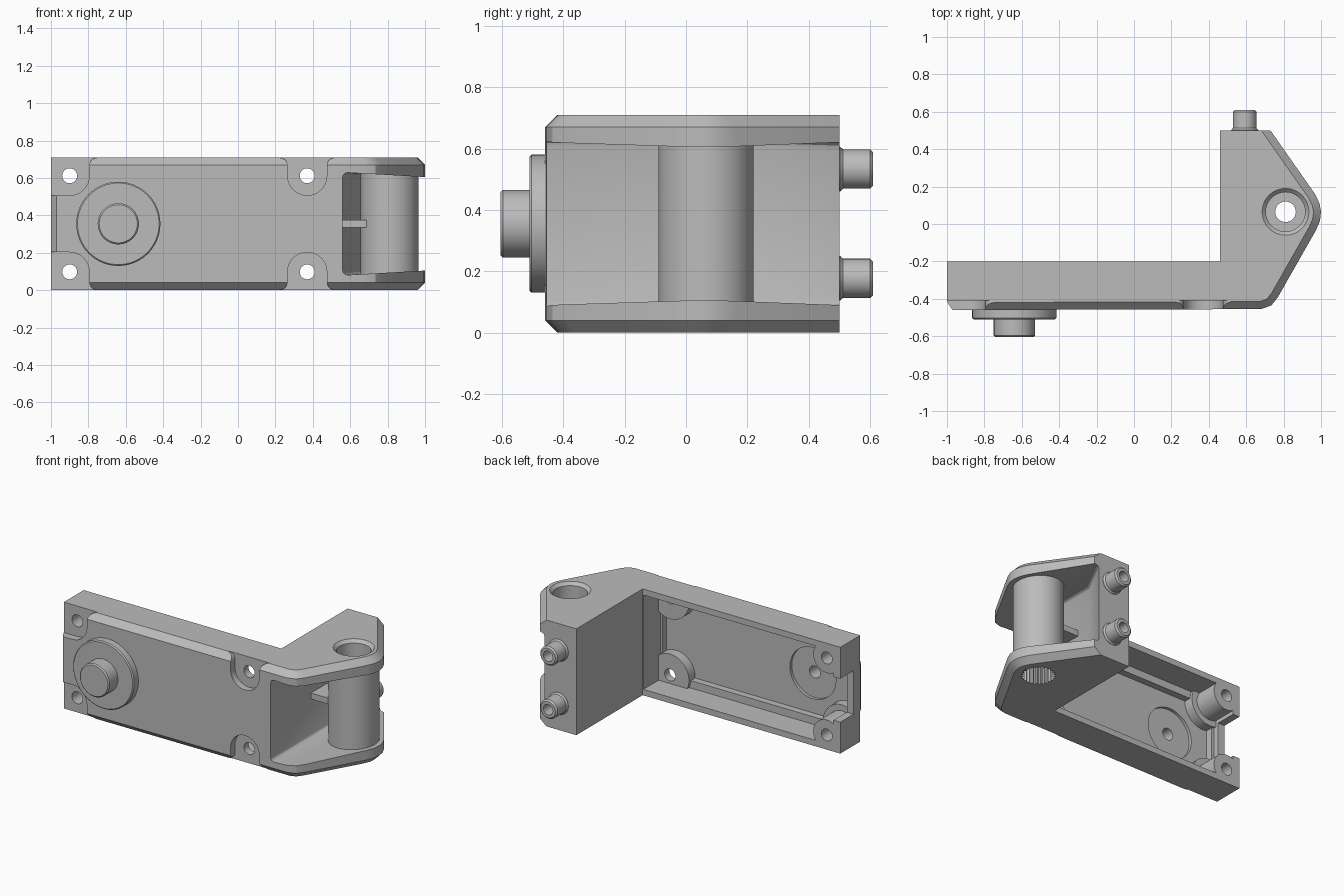
import bpy, bmesh, math
from mathutils import Vector, geometry

cube = bpy.data.objects.get("Cube")
if cube:
    bpy.data.objects.remove(cube, do_unlink=True)

MID = 0.355      # half height of the bracket
TOP = 2 * MID

grey = bpy.data.materials.new("plain_grey")
grey.use_nodes = True
grey.diffuse_color = (0.5, 0.5, 0.5, 1)
grey.node_tree.nodes["Principled BSDF"].inputs["Base Color"].default_value = (0.5, 0.5, 0.5, 1)


def loft(name, rings):
    """Closed solid through a list of equal-length rings."""
    bm = bmesh.new()
    vs = [[bm.verts.new(p) for p in ring] for ring in rings]
    n = len(vs[0])
    for a, b in zip(vs, vs[1:]):
        for i in range(n):
            j = (i + 1) % n
            bm.faces.new((a[i], a[j], b[j], b[i]))
    bm.faces.new(vs[0][::-1])
    bm.faces.new(vs[-1])
    bmesh.ops.recalc_face_normals(bm, faces=bm.faces)
    mesh = bpy.data.meshes.new(name)
    bm.to_mesh(mesh)
    bm.free()
    mesh.materials.append(grey)
    ob = bpy.data.objects.new(name, mesh)
    bpy.context.collection.objects.link(ob)
    return ob


def place(axis, u, v, h):
    return (u, v, h) if axis == "Z" else (u, h, v)


def prism(name, axis, pts, lo, hi):
    return loft(name, [[place(axis, u, v, h) for u, v in pts] for h in (lo, hi)])


def box(name, x, y, z):
    return prism(name, "Z", [(x[0], y[0]), (x[1], y[0]), (x[1], y[1]), (x[0], y[1])], *z)


def lathe(name, axis, centre, profile, n=48):
    """Turned solid from (radius, height) pairs."""
    turn = [2 * math.pi * i / n for i in range(n)]
    return loft(name, [[place(axis, centre[0] + r * math.cos(t), centre[1] + r * math.sin(t), h)
                        for t in turn] for r, h in profile])


def boolean(target, tool, op="DIFFERENCE", keep=False):
    mod = target.modifiers.new("bool", "BOOLEAN")
    mod.operation, mod.solver, mod.object = op, "EXACT", tool
    bpy.context.view_layer.objects.active = target
    bpy.ops.object.modifier_apply(modifier=mod.name)
    if not keep:
        bpy.data.objects.remove(tool, do_unlink=True)


def inset(pts, dists):
    """Move each edge of a counter-clockwise outline inward by its distance."""
    lines = []
    for i, d in enumerate(dists):
        a, b = Vector(pts[i]), Vector(pts[(i + 1) % len(pts)])
        e = (b - a).normalized()
        off = Vector((-e.y, e.x)) * d
        lines.append((a + off, b + off))
    return [tuple(geometry.intersect_line_line(
        *[p.to_3d() for p in lines[i - 1] + lines[i]])[0].xy) for i in range(len(pts))]


# Housing: L-shaped body with a chamfer round its outer edges
outline = [(-0.97, -0.46), (0.68, -0.455), (0.735, -0.435), (0.77, -0.39), (0.972, -0.035),
           (0.994, 0.015), (1.0, 0.065), (0.992, 0.11), (0.968, 0.16), (0.73, 0.5),
           (0.46, 0.5), (0.46, -0.2), (-1, -0.2), (-1, -0.415)]
small = inset(outline, [0.04] * 9 + [0] * 5)
housing = loft("housing", [[(x, y, z) for x, y in ring] for ring, z in
                           ((small, 0), (outline, 0.04), (outline, TOP - 0.04), (small, TOP))])

# Hollow back of the arm, leaving stepped ledges, pads and corner bosses
hollow = box("hollow", (-0.95, 0.455), (-0.38, -0.1), (0.04, TOP - 0.04))
boolean(hollow, box("hollow_floor", (-0.93, 0.44), (-0.425, -0.3), (0.09, TOP - 0.09)), "UNION")
holes = [(x, MID + s * 0.257, s) for x in (-0.9, 0.37) for s in (-1, 1)]
for x, z, s in holes:
    boolean(hollow, lathe("pad", "Y", (x, z), [(0.14, -0.5), (0.14, -0.36)]))
    if x < 0:
        boolean(hollow, lathe("boss", "Y", (x, z), [(0.1, -0.5), (0.1, 0)]))
boolean(housing, hollow)

# Notch in the arm end
boolean(housing, box("notch", (-1.1, -0.9), (-0.34, -0.1), (0.21, TOP - 0.21)))

# Screw pockets on the front, with flared mouths, and their holes
R, F = 0.105, 0.04
for x, z, s in holes:
    bowl = [(R * math.cos(t), R * math.sin(t)) for t in
            [math.pi * (1 + i / 16) for i in range(17)]]
    flare = [(R + F - F * math.cos(t), 0.055 + F * math.sin(t)) for t in
             [math.pi / 2 * i / 5 for i in range(6)]]
    right = flare + [(R + F, 0.2)]
    left = [(-u, v) for u, v in reversed(right)]
    if x < 0:
        left = [(-0.2, 0.2), (-0.2, -R)]
        bowl = bowl[8:]
    pts = [(x + u, z + s * v) for u, v in bowl + right + left]
    boolean(housing, prism("pocket", "Y", pts, -0.6, -0.41))
    boolean(housing, lathe("screw_hole", "Y", (x, z), [(0.04, -0.7), (0.04, -0.05)], 24))

# Fork opening, drafted so the flanges thicken towards the tip
fork = [(0.56, -0.6), (1.2, -0.6), (1.2, 0.6), (0.75, 0.6), (0.56, 0.25)]
rings = [[(x, y, MID + s * (0.275 - 0.057 * (x - 0.56))) for x, y in fork] for s in (-1, 1)]
opening = loft("fork_opening", rings)
bev = opening.modifiers.new("round", "BEVEL")
bev.width, bev.segments = 0.025, 3
boolean(housing, opening)

# Hinge barrel and the rib that ties it to the wall
AXLE = (0.81, 0.065)
barrel = lathe("hinge_barrel", "Z", AXLE, [(0.155, 0.06), (0.155, TOP - 0.06)], 64)
rib = box("barrel_rib", (0.54, 0.69), (-0.03, 0.14), (MID - 0.02, MID + 0.02))

# Bores: stepped from above, splined from below
bore = lathe("bore", "Z", AXLE, [(0.055, 0.1), (0.055, 0.5), (0.105, 0.5),
                                 (0.105, TOP - 0.02), (0.135, TOP + 0.01)])
teeth = [2 * math.pi * i / 72 for i in range(72)]
spline = prism("spline", "Z", [(AXLE[0] + r * math.cos(t), AXLE[1] + r * math.sin(t)) for r, t in
                               [((0.105, 0.105, 0.092)[i % 3], t) for i, t in enumerate(teeth)]],
               -0.1, 0.22)
for cutter in (bore, spline):
    boolean(housing, cutter, keep=True)
    boolean(barrel, cutter)

# Pivot disc and boss on the front, with a blind hole from the back
HUB = (-0.64, MID)
pivot = lathe("pivot_disc", "Y", HUB, [(0.225, -0.455), (0.225, -0.503), (0.218, -0.51),
                                       (0.11, -0.51), (0.11, -0.597), (0.102, -0.605)], 64)
boolean(housing, lathe("hub_recess", "Y", HUB, [(0.17, -0.445), (0.17, -0.4)]))
blind = lathe("blind_hole", "Y", HUB, [(0.04, -0.56), (0.04, -0.3)], 24)
boolean(housing, blind, keep=True)
boolean(pivot, blind)

# Hollow dowel pins on the end face
parts = [housing, barrel, rib, pivot]
for label, s in (("lower", -1), ("upper", 1)):
    at = (0.592, MID + s * 0.178)
    pin = lathe(label + "_pin", "Y", at, [(0.073, 0.49), (0.073, 0.502), (0.064, 0.512),
                                          (0.064, 0.6), (0.054, 0.61)], 32)
    boolean(pin, lathe("pin_hole", "Y", at, [(0.035, 0.52), (0.035, 0.7)], 24))
    parts.append(pin)

# Smooth round walls, keep edges crisp
bpy.ops.object.select_all(action="DESELECT")
for ob in parts:
    ob.select_set(True)
bpy.context.view_layer.objects.active = housing
bpy.ops.object.shade_smooth_by_angle(angle=math.radians(30))
